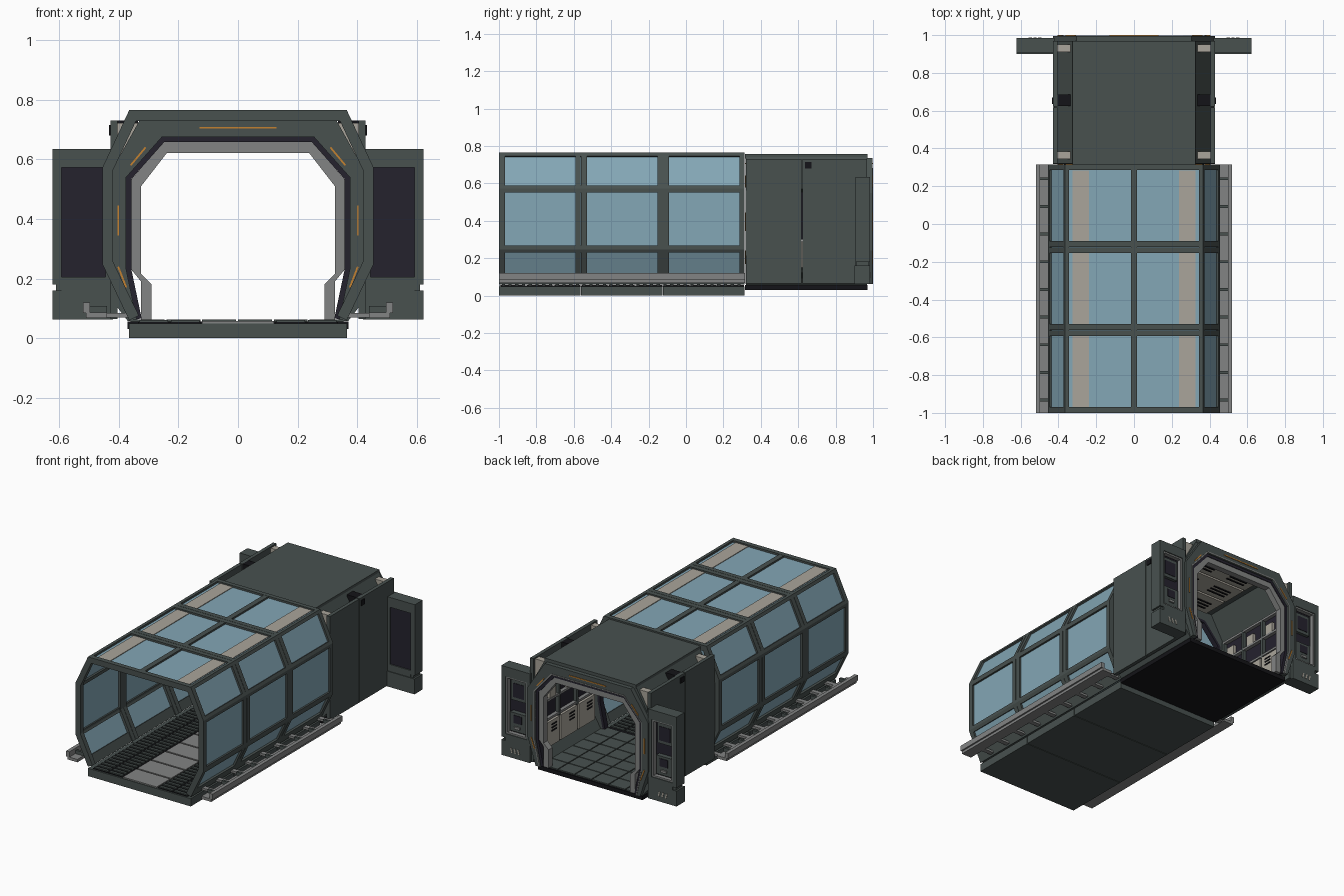
import bpy, bmesh
from mathutils import Vector

cube = bpy.data.objects.get("Cube")
if cube:
    bpy.data.objects.remove(cube, do_unlink=True)


def material(name, r, g, b):
    m = bpy.data.materials.new(name)
    m.use_nodes = True
    m.diffuse_color = (r, g, b, 1)
    m.node_tree.nodes["Principled BSDF"].inputs["Base Color"].default_value = (r, g, b, 1)
    return m


DARK = material("dark green grey", .065, .082, .078)
GLASS = material("blue glass", .23, .385, .465)
BEIGE = material("warm beige", .40, .375, .325)
GREY = material("mid grey", .225, .23, .228)
NAVY = material("dark navy", .018, .016, .027)
BLACK = material("near black", .007, .007, .009)
ORANGE = material("orange light", .55, .22, .03)


def finish(bm, name, mat):
    bmesh.ops.recalc_face_normals(bm, faces=bm.faces)
    me = bpy.data.meshes.new(name)
    bm.to_mesh(me)
    bm.free()
    me.materials.append(mat)
    ob = bpy.data.objects.new(name, me)
    bpy.context.collection.objects.link(ob)
    return ob


def add_prism(bm, pts, y0, y1):
    """Extrude a convex outline in x and z along y."""
    a = [bm.verts.new((x, y0, z)) for x, z in pts]
    b = [bm.verts.new((x, y1, z)) for x, z in pts]
    bm.faces.new(a)
    bm.faces.new(b)
    for i in range(len(pts)):
        j = (i + 1) % len(pts)
        bm.faces.new((a[i], a[j], b[j], b[i]))


def prisms(name, mat, items, mirror=False):
    bm = bmesh.new()
    for pts, y0, y1 in items:
        add_prism(bm, pts, y0, y1)
        if mirror:
            add_prism(bm, [(-x, z) for x, z in pts], y0, y1)
    return finish(bm, name, mat)


def boxes(name, mat, items, mirror=False):
    """Each item is x0, x1, y0, y1, z0, z1."""
    return prisms(name, mat, [([(a, e), (b, e), (b, f), (a, f)], c, d)
                              for a, b, c, d, e, f in items], mirror)


def full(half):
    return half + [(-x, z) for x, z in reversed(half)]


def offset(path, d):
    """Mitred inward offset of an open path."""
    p = [Vector(q) for q in path]
    dirs = [(b - a).normalized() for a, b in zip(p, p[1:])]
    norms = [Vector((v.y, -v.x)) for v in dirs]
    out = []
    for i, q in enumerate(p):
        n1, n2 = norms[max(i - 1, 0)], norms[min(i, len(norms) - 1)]
        out.append(tuple(q + (n1 + n2) * d / (1 + n1.dot(n2))))
    return out


def band(name, mat, outer, inner, spans):
    """Hollow frame between two paths, repeated over spans of y."""
    bm = bmesh.new()
    for y0, y1 in spans:
        rows = [[bm.verts.new((x, y, z)) for x, z in path]
                for path, y in ((outer, y0), (outer, y1), (inner, y1), (inner, y0))]
        for k in range(4):
            r, s = rows[k], rows[(k + 1) % 4]
            for i in range(len(r) - 1):
                bm.faces.new((r[i], r[i + 1], s[i + 1], s[i]))
        for end in (0, -1):
            bm.faces.new([r[end] for r in rows])
    return finish(bm, name, mat)


def strip(p, q, w, y0, y1):
    p, q = Vector(p), Vector(q)
    d = (q - p).normalized()
    n = Vector((-d.y, d.x)) * w / 2
    return ([tuple(v) for v in (p - n, q - n, q + n, p + n)], y0, y1)


# Glazed tunnel: three bays of frames, bars and panes
JOINTS = (-1, -.561, -.122, .316)
BAYS = list(zip(JOINTS, JOINTS[1:]))
tube = full([(-.365, .06), (-.455, .248), (-.455, .572), (-.365, .765)])
frames = [s for a, b in BAYS for s in ((a, a + .031), (b - .031, b - .002))]
band("tunnel_frames", DARK, tube, offset(tube, .036), frames)
pane = offset(tube, .012)
band("tunnel_glass", GLASS, pane, offset(tube, .02), [(-.99, .31)])
for i in range(1, len(tube) - 1):
    c = Vector(tube[i])
    near = [tuple(c + (Vector(tube[k]) - c).normalized() * .02) for k in (i - 1, i + 1)]
    corner = [near[0], tuple(c), near[1]]
    band(f"tunnel_corner_bar_{i}", DARK, corner, offset(corner, .03), [(-.995, .314)])
foot = [tube[0], (-.343, .106)]
foot = [tube[0], tuple(Vector(tube[0]).lerp(Vector(tube[1]), .28))]
foot_in = offset(foot, .03)
prisms("tunnel_foot_bars", DARK, [(foot + foot_in[::-1], -.995, .314)], True)
boxes("tunnel_ridge_bar", DARK, [(-.017, .017, -.995, .314, .735, .764)])
boxes("ceiling_light_strips", BEIGE,
      [(.237, .325, a + .032, b - .032, .742, .757) for a, b in BAYS], True)

# Tunnel floor
boxes("floor_slabs", DARK, [(-.365, .365, a, b - .004, 0, .05) for a, b in BAYS])
boxes("floor_centre_panels", GREY,
      [(-.12, .12, a + k * .146 + .004, a + k * .146 + .14, .05, .058)
       for a, b in BAYS for k in range(3)])
boxes("floor_grate_base", BLACK, [(.125, .335, -.99, .31, .05, .054)], True)
boxes("floor_grate_slats", DARK,
      [(.13 + h * .105, .225 + h * .105, -.985 + k * .036, -.968 + k * .036, .054, .061)
       for k in range(36) for h in (0, 1)], True)

# Side rails with brackets
boxes("side_rails", GREY, [(.497, .52, -1, .316, .085, .12),
                           (.44, .51, -1, .316, .068, .086)], True)
boxes("rail_brackets", DARK,
      [(.44, .499, -.94 + k * .1465, -.925 + k * .1465, .084, .108) for k in range(9)], True)
boxes("rail_arms", GREY,
      [(.365, .45, -.90 + k * .1465, -.87 + k * .1465, .07, .084) for k in range(9)], True)

# Rear room shell
boxes("room_base", BLACK, [(-.37, .37, .316, .97, .03, .056)])
boxes("room_floor_tiles", DARK,
      [(-.36 + i * .12, -.246 + i * .12, .325 + j * .107, .426 + j * .107, .056, .063)
       for i in range(6) for j in range(6)])
boxes("room_roof", DARK, [(-.325, .325, .316, .97, .733, .757)])
boxes("room_walls", DARK, [(.405, .428, .32, .617, .065, .73),
                           (.405, .428, .622, .968, .065, .73)], True)
prisms("room_slopes", DARK, [([(.30, .74), (.325, .74), (.42, .57), (.405, .555)], .32, .968)], True)
prisms("room_lower_slopes", DARK, [([(.35, .058), (.37, .058), (.425, .13), (.405, .15)], .32, .968)], True)
prisms("corner_gussets", BEIGE, [([(.33, .722), (.405, .722), (.405, .58)], y, y + .04)
                                 for y in (.345, .91)], True)
boxes("roof_latches", BLACK, [(.335, .405, .625, .685, .69, .73),
                              (.405, .433, .635, .67, .68, .715)], True)

# Room interior: lockers, racks and ceiling panels
cells = [.39 + k * .18 for k in range(3)]
boxes("wall_lockers", BEIGE, [(.372, .405, y, y + .165, .13, .29) for y in cells], True)
boxes("locker_vents", BLACK, [(.368, .373, y + .03, y + .08, z, z + .008)
                              for y in cells for z in (.22, .24, .26)], True)
boxes("rack_backs", NAVY, [(.398, .405, .385, .92, .3, .56)], True)
boxes("rack_posts", DARK, [(.375, .4, y - .014, y + .004, .29, .56) for y in cells + [.93]], True)
boxes("rack_shelves", GREY, [(.375, .4, .385, .92, z, z + .014) for z in (.3, .42, .545)], True)
boxes("rack_equipment", BEIGE, [(.378, .4, y + .03, y + .09, .434, .5) for y in cells], True)
boxes("ceiling_panels", BEIGE, [(-.24, .24, y, y + .165, .705, .733) for y in cells])
boxes("ceiling_vents", BLACK, [(.06, .19, y + .04 + k * .03, y + .05 + k * .03, .7, .706)
                               for y in cells for k in range(3)], True)

# Portals: dark outer frame, navy gasket, grey inner lining
edge = full([(-.37, .063), (-.428, .24), (-.428, .55), (-.305, .737)])
mid = full([(-.34, .063), (-.375, .23), (-.375, .54), (-.255, .675)])
gasket = offset(mid, .017)
lining = full([(-.29, .063), (-.29, .18), (-.325, .215), (-.325, .51), (-.238, .622)])
lining_edge = full([(-.325, .063), (-.325, .19), (-.358, .23), (-.358, .533), (-.247, .66)])
band("portal_frames", DARK, edge, mid, [(.318, .36), (.955, .996)])
band("portal_gaskets", NAVY, mid, gasket, [(.325, .36), (.95, .985)])
band("portal_lining", GREY, lining_edge, lining, [(.94, .98)])
band("portal_rear_trim", GREY, offset(mid, -.008), mid, [(.99, .999)])

# Orange light lines on both portals
lines = []
for y0, y1 in ((.315, .319), (.995, 1)):
    lines += [strip((0, .706), (.13, .706), .006, y0, y1),
              strip((.402, .345), (.402, .445), .006, y0, y1),
              strip((.31, .64), (.36, .58), .006, y0, y1),
              strip((.402, .24), (.375, .17), .006, y0, y1)]
prisms("portal_light_lines", ORANGE, lines, True)

# Side pillars flanking the rear portal
boxes("pillar_frames", DARK, [
    (.42, .445, .905, .984, .16, .635), (.592, .622, .905, .984, .18, .635),
    (.445, .592, .905, .984, .572, .635), (.445, .592, .905, .984, .16, .205),
    (.42, .622, .9, .984, .062, .16), (.43, .61, .91, .975, .155, .185)], True)
boxes("pillar_front_panels", NAVY, [(.445, .592, .912, .935, .205, .572)], True)
boxes("pillar_rear_trim", GREY, [
    (.445, .455, .95, .978, .205, .572), (.582, .592, .95, .978, .205, .572),
    (.455, .582, .95, .978, .562, .572), (.455, .582, .95, .978, .205, .215)], True)
boxes("pillar_rear_units", DARK, [(.465, .572, .93, .965, .225, .345),
                                  (.465, .572, .93, .955, .42, .55)], True)
boxes("pillar_screens", NAVY, [(.48, .557, .954, .958, .44, .53),
                               (.49, .547, .964, .968, .28, .33)], True)
boxes("pillar_handles", GREY, [(.5, .54, .964, .975, .245, .26)], True)
prisms("pillar_marks", BEIGE, [strip((.495 + k * .025, .095), (.503 + k * .025, .125), .009, .983, .987)
                               for k in range(3)], True)
